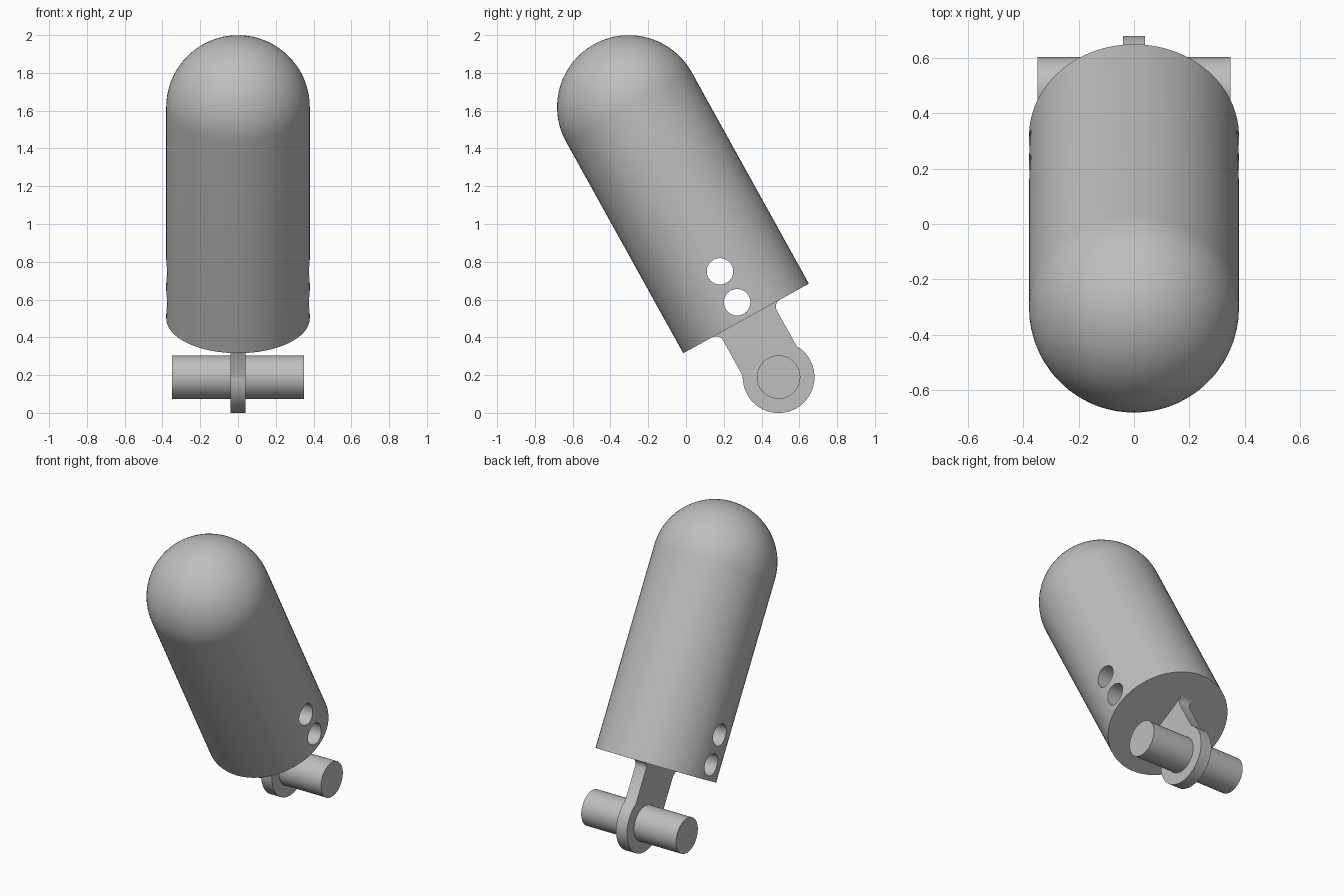
import bpy
import bmesh
from math import radians, sin, cos, pi, asin, sqrt
from mathutils import Matrix, Vector

if "Cube" in bpy.data.objects:
    bpy.data.objects.remove(bpy.data.objects["Cube"], do_unlink=True)

# Main sizes, measured along the tilted axis from the flat base of the body
RADIUS, LENGTH = 0.38, 1.28
LUG_R, LUG_W, LUG_T, FILLET = 0.19, 0.163, 0.08, 0.042
PIN_R, PIN_LEN, PIN_Z = 0.115, 0.70, -0.355
HOLE_R, HOLES = 0.07, (0.098, 0.285)
TILT = Matrix.Translation((0, 0.318, 0.5)) @ Matrix.Rotation(radians(29), 4, "X")

grey = bpy.data.materials.new("plain grey")
grey.use_nodes = True
grey.diffuse_color = (0.52, 0.52, 0.52, 1)
grey.node_tree.nodes["Principled BSDF"].inputs["Base Color"].default_value = grey.diffuse_color


def add_object(name, bm):
    bmesh.ops.recalc_face_normals(bm, faces=bm.faces)
    mesh = bpy.data.meshes.new(name)
    bm.to_mesh(mesh)
    bm.free()
    mesh.materials.append(grey)
    obj = bpy.data.objects.new(name, mesh)
    bpy.context.collection.objects.link(obj)
    obj.matrix_world = TILT
    return obj


def select_only(obj):
    bpy.ops.object.select_all(action="DESELECT")
    obj.select_set(True)
    bpy.context.view_layer.objects.active = obj


def cross_cylinder(name, radius, length, z):
    """Cylinder lying along x, centred at height z on the axis."""
    bm = bmesh.new()
    place = Matrix.Translation((0, 0, z)) @ Matrix.Rotation(pi / 2, 4, "Y")
    bmesh.ops.create_cone(bm, cap_ends=True, segments=64, radius1=radius,
                          radius2=radius, depth=length, matrix=place)
    return add_object(name, bm)


# Body: a straight cylinder with a domed top, spun from one profile
bm = bmesh.new()
profile = [(0, 0), (RADIUS, 0)]
profile += [(RADIUS * cos(a), LENGTH + RADIUS * sin(a))
            for a in (pi / 2 * i / 20 for i in range(20))]
profile.append((0, LENGTH + RADIUS))
verts = [bm.verts.new((r, 0, z)) for r, z in profile]
edges = [bm.edges.new(pair) for pair in zip(verts, verts[1:])]
bmesh.ops.spin(bm, geom=verts + edges, cent=(0, 0, 0), axis=(0, 0, 1),
               angle=2 * pi, steps=64)
bmesh.ops.remove_doubles(bm, verts=bm.verts, dist=1e-4)
body = add_object("body", bm)

# Two holes drilled straight through the body
for z in HOLES:
    cutter = cross_cylinder("hole_cutter", HOLE_R, 3 * RADIUS, z)
    cutter.hide_render = True
    select_only(body)
    mod = body.modifiers.new("hole", "BOOLEAN")
    mod.operation, mod.solver, mod.object = "DIFFERENCE", "EXACT", cutter
    bpy.ops.object.modifier_apply(modifier=mod.name)
    bpy.data.objects.remove(cutter, do_unlink=True)

# Lug: flat plate with filleted neck and a round eye
half = [(LUG_W + FILLET, 0.01)]
for i in range(9):
    a = pi / 2 + pi / 2 * i / 8
    half.append((LUG_W + FILLET + FILLET * cos(a), -FILLET + FILLET * sin(a)))
start = asin(sqrt(LUG_R ** 2 - LUG_W ** 2) / LUG_R)
for i in range(24):
    a = start - (start + pi / 2) * i / 24
    half.append((LUG_R * cos(a), PIN_Z + LUG_R * sin(a)))
outline = half + [(0, PIN_Z - LUG_R)] + [(-y, z) for y, z in reversed(half)]
bm = bmesh.new()
face = bm.faces.new([bm.verts.new((-LUG_T / 2, y, z)) for y, z in outline])
side = bmesh.ops.extrude_face_region(bm, geom=[face])["geom"]
bmesh.ops.translate(bm, vec=Vector((LUG_T, 0, 0)),
                    verts=[v for v in side if isinstance(v, bmesh.types.BMVert)])
lug = add_object("lug", bm)

# Cross pin through the eye of the lug
pin = cross_cylinder("cross_pin", PIN_R, PIN_LEN, PIN_Z)

for obj in (body, lug, pin):
    select_only(obj)
    bpy.ops.object.shade_smooth_by_angle(angle=radians(30))
